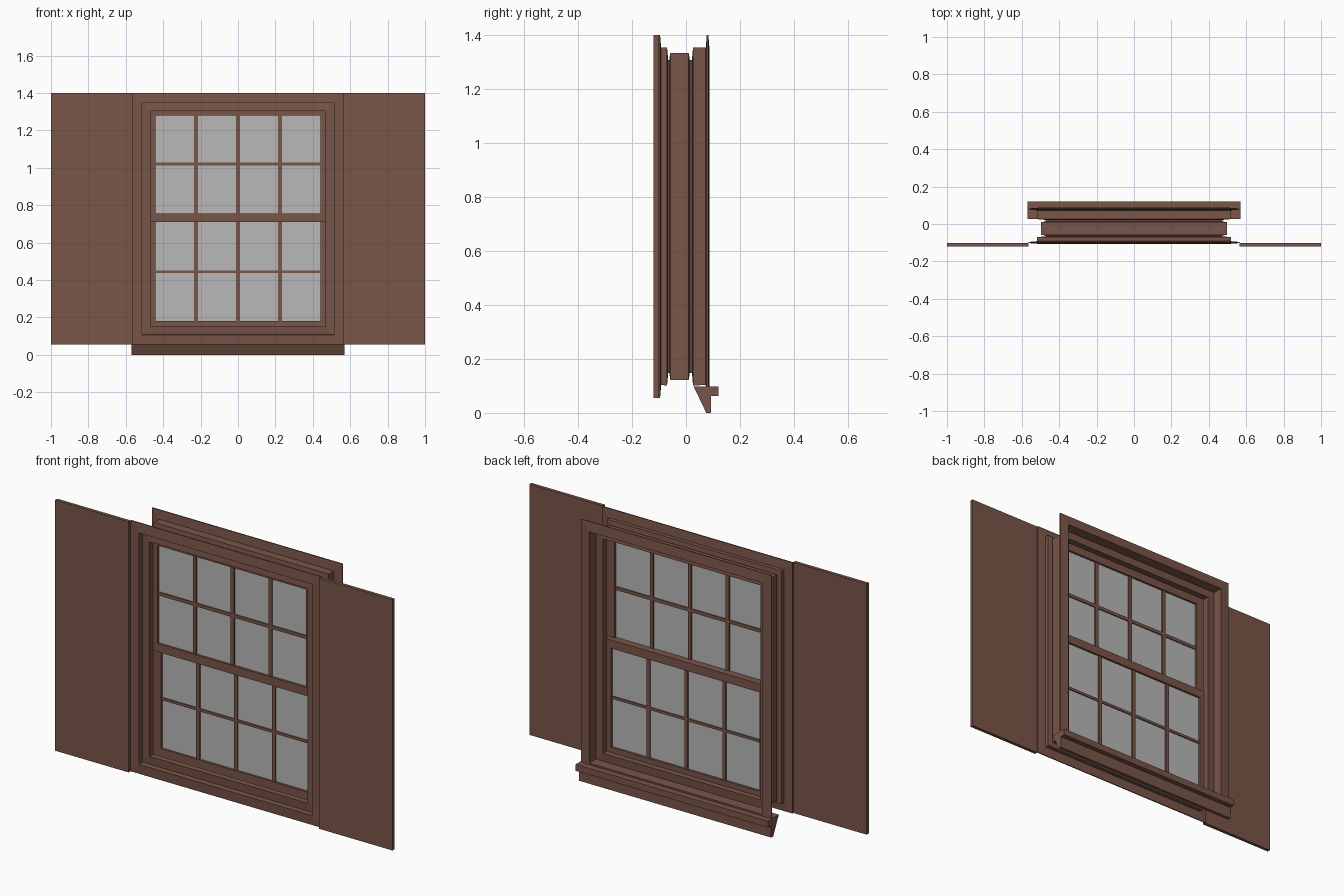
import bpy, bmesh

cube = bpy.data.objects.get("Cube")
if cube:
    bpy.data.objects.remove(cube, do_unlink=True)


def material(name, rgb):
    m = bpy.data.materials.new(name)
    m.use_nodes = True
    m.diffuse_color = (*rgb, 1)
    m.node_tree.nodes["Principled BSDF"].inputs["Base Color"].default_value = (*rgb, 1)
    return m


brown = material("painted_brown", (0.191, 0.091, 0.065))
grey = material("pane_grey", (0.48, 0.48, 0.48))


def finish(bm, name, mat):
    bmesh.ops.recalc_face_normals(bm, faces=bm.faces)
    mesh = bpy.data.meshes.new(name)
    bm.to_mesh(mesh)
    bm.free()
    mesh.materials.append(mat)
    obj = bpy.data.objects.new(name, mesh)
    bpy.context.collection.objects.link(obj)
    return obj


def add_box(bm, x, y, z):
    """Box from (min, max) pairs."""
    verts = bmesh.ops.create_cube(bm, size=1)["verts"]
    for v in verts:
        v.co = [r[0] + (c + 0.5) * (r[1] - r[0]) for c, r in zip(v.co, (x, y, z))]


def box(name, x, y, z, mat):
    bm = bmesh.new()
    add_box(bm, x, y, z)
    return finish(bm, name, mat)


def sweep_ring(name, half_w, z0, z1, profile, closed, mat):
    """Mitred rectangular ring; profile points are (outward offset, y)."""
    bm = bmesh.new()
    loops = []
    for o, y in profile:
        w = half_w + o
        loops.append([bm.verts.new(p) for p in
                      ((-w, y, z0 - o), (w, y, z0 - o), (w, y, z1 + o), (-w, y, z1 + o))])
    pairs = list(zip(loops, loops[1:]))
    if closed:
        pairs.append((loops[-1], loops[0]))
    for a, b in pairs:
        for i in range(4):
            j = (i + 1) % 4
            bm.faces.new((a[i], a[j], b[j], b[i]))
    return finish(bm, name, mat)


# Stepped window casing: front trim, recess, sash groove, rear recess, rear trim
steps = [(0.095, -0.099), (0.045, -0.099), (0.045, -0.073), (0, -0.073),
         (0, -0.055), (0.025, -0.055), (0.025, 0.007), (0, 0.007),
         (0, 0.029), (0.045, 0.029), (0.045, 0.08), (0.095, 0.08)]
casing = sweep_ring("casing", 0.47, 0.15, 1.305, steps, False, brown)
solid = casing.modifiers.new("thickness", "SOLIDIFY")
solid.thickness = 0.006
solid.offset = 0
solid.use_even_offset = True


# Sashes: frame, glazing bars and panes
def sash(name, y0, y1, z0, z1, glass0, glass1, bar_z, bar_h):
    bm = bmesh.new()
    w, g = 0.49, 0.44
    for s in (-1, 1):
        add_box(bm, sorted((s * g, s * w)), (y0, y1), (z0, z1))
    add_box(bm, (-g, g), (y0, y1), (z0, glass0))
    add_box(bm, (-g, g), (y0, y1), (glass1, z1))
    finish(bm, name + "_frame", brown)

    bm = bmesh.new()
    mid = (y0 + y1) / 2
    depth = (mid - 0.009, mid + 0.009)
    for x in (-0.225, 0, 0.225):
        add_box(bm, (x - 0.01, x + 0.01), depth, (glass0, glass1))
    add_box(bm, (-g, g), depth, (bar_z - bar_h, bar_z + bar_h))
    finish(bm, name + "_glazing_bars", brown)
    box(name + "_panes", (-g, g), (mid - 0.003, mid + 0.003), (glass0, glass1), grey)


sash("upper_sash", -0.053, -0.024, 0.71, 1.327, 0.755, 1.28, 1.02, 0.009)
sash("lower_sash", -0.024, 0.005, 0.128, 0.755, 0.18, 0.71, 0.445, 0.007)

# Flat side panels
for side, s in (("left", 1), ("right", -1)):
    box(side + "_shutter", sorted((s * 0.565, s)), (-0.12, -0.102), (0.056, 1.4), brown)

# Rear sill with sloped underside, extruded along x
bm = bmesh.new()
section = [(0.028, 0.098), (0.075, 0), (0.093, 0), (0.093, 0.063), (0.12, 0.063), (0.12, 0.098)]
ends = [[bm.verts.new((x, y, z)) for y, z in section] for x in (-0.57, 0.57)]
for end in ends:
    bm.faces.new(end)
for i in range(len(section)):
    j = (i + 1) % len(section)
    bm.faces.new((ends[0][i], ends[0][j], ends[1][j], ends[1][i]))
finish(bm, "sill", brown)
